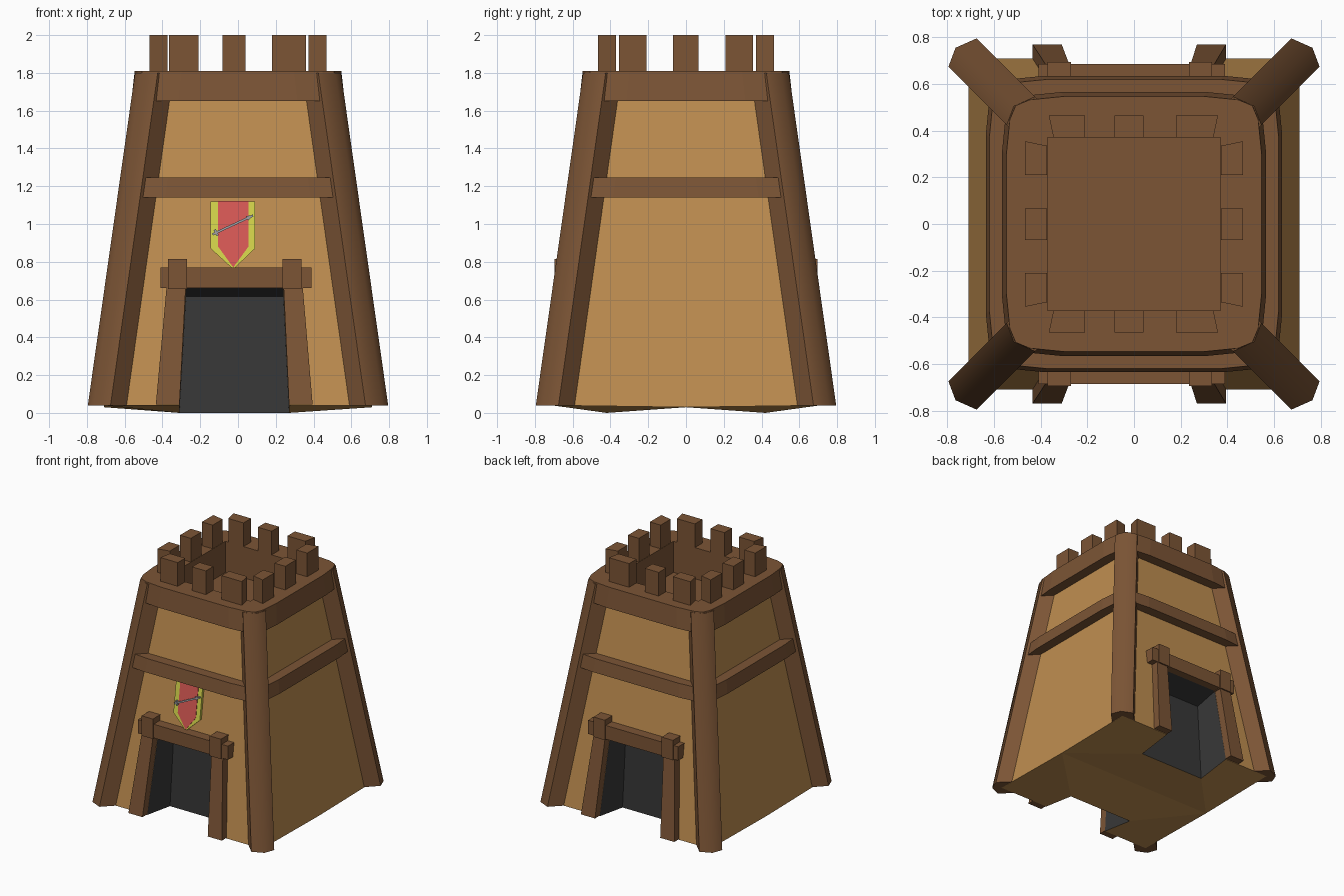
import bpy, bmesh
from math import radians
from mathutils import Vector

if "Cube" in bpy.data.objects:
    bpy.data.objects.remove(bpy.data.objects["Cube"])


def material(name, rgb):
    m = bpy.data.materials.new(name)
    m.diffuse_color = (*rgb, 1)
    m.use_nodes = True
    m.node_tree.nodes["Principled BSDF"].inputs["Base Color"].default_value = m.diffuse_color
    return m


WOOD = material("wood", (.20, .09, .036))
CLAY = material("clay", (.52, .27, .08))
DARK = material("dark", (.04, .04, .04))
RED = material("red", (.69, .10, .09))
YELLOW = material("yellow", (.65, .65, .07))
STEEL = material("steel", (.32, .32, .34))


def finish(bm, name, mats, smooth=False):
    bmesh.ops.remove_doubles(bm, verts=bm.verts, dist=1e-4)
    bmesh.ops.recalc_face_normals(bm, faces=bm.faces)
    me = bpy.data.meshes.new(name)
    bm.to_mesh(me)
    bm.free()
    ob = bpy.data.objects.new(name, me)
    bpy.context.collection.objects.link(ob)
    for m in mats:
        me.materials.append(m)
    if smooth:
        bpy.ops.object.select_all(action='DESELECT')
        ob.select_set(True)
        bpy.context.view_layer.objects.active = ob
        bpy.ops.object.shade_smooth_by_angle(angle=radians(50))
    return ob


def loft(name, loops, mat, caps=(True, True), smooth=False):
    """Skin a stack of closed loops that all have the same point count."""
    bm = bmesh.new()
    rows = [[bm.verts.new(p) for p in lp] for lp in loops]
    n = len(rows[0])
    for a, b in zip(rows, rows[1:]):
        for i in range(n):
            j = (i + 1) % n
            bm.faces.new((a[i], a[j], b[j], b[i]))
    for cap, row in zip(caps, (rows[0], rows[-1])):
        if cap:
            bm.faces.new(row)
    return finish(bm, name, [mat], smooth)


def rect(x0, x1, y0, y1, z):
    return [(x0, y0, z), (x1, y0, z), (x1, y1, z), (x0, y1, z)]


def box(name, x0, x1, y0, y1, z0, z1, mat):
    return loft(name, [rect(x0, x1, y0, y1, z0), rect(x0, x1, y0, y1, z1)], mat)


def wall(z):
    """Half-width of the tapering wall at height z."""
    return .71 - .141 * (z - .04)


# Tapered walls with a door recess front and back
bm = bmesh.new()


def face(pts, index=0):
    bm.faces.new([bm.verts.new(p) for p in pts]).material_index = index


T, B, IN = 1.78, .04, .42
for s in (-1, 1):
    def on(x, z):
        return (x, s * wall(z), z)
    corners = [on(-wall(B), B), on(wall(B), B), on(wall(T), T), on(-wall(T), T)]
    door = [on(-.31, B), on(-.275, .66), on(.24, .66), on(.27, B)]
    inner = [(-.31, s * IN, 0), (-.275, s * IN, .615), (.24, s * IN, .615), (.27, s * IN, 0)]
    face([corners[0]] + door + corners[1:])
    face(inner, 1)
    for i in range(3):
        face([door[i], door[i + 1], inner[i + 1], inner[i]], 1)
    mid_l, mid_r = (-.71, 0, .03), (.71, 0, .03)
    # Underside in strips around the recess
    face([corners[0], door[0], inner[0], mid_l])
    face([door[3], corners[1], mid_r, inner[3]])
    face([mid_l, inner[0], inner[3], mid_r])
    # Half of each side wall
    for k, m in ((-1, mid_l), (1, mid_r)):
        face([m, (k * wall(B), s * wall(B), B), (k * wall(T), s * wall(T), T), (k * wall(T), 0, T)])
finish(bm, "walls", [CLAY, DARK])

# Leaning corner pillars, rounded on the outside
section = [(.57, .69), (.675, .795), (.765, .755), (.795, .675), (.69, .57)]
for sx in (-1, 1):
    for sy in (-1, 1):
        loft("corner_pillar", [[(sx * (x - d), sy * (y - d), z) for x, y in section]
                               for d, z in ((0, .04), (.25, 1.80))], WOOD, smooth=True)


def band(h, z):
    """Square outline with softened corners, half-width h."""
    q = [(h, h - .25), (h - .015, h - .1), (h - .04, h - .04), (h - .1, h - .015), (h - .25, h)]
    out = []
    for a, b, c, d in ((1, 0, 0, 1), (0, -1, 1, 0), (-1, 0, 0, -1), (0, 1, -1, 0)):
        out += [(a * x + b * y, c * x + d * y, z) for x, y in q]
    return out


def inset(loop, h, z):
    """Push the outline's points onto a sharp square of half-width h."""
    res = []
    for x, y, _ in loop:
        if abs(x) > .4:
            x = h if x > 0 else -h
        if abs(y) > .4:
            y = h if y > 0 else -h
        res.append((max(-h, min(h, x)), max(-h, min(h, y)), z))
    return res


# Middle band and the top rim with its sunken floor
loft("middle_band", [band(.635, 1.14), band(.62, 1.245)], WOOD)
low, top = band(.565, 1.65), band(.547, 1.81)
FLOOR = 1.56
loft("top_rim", [inset(low, .40, 1.65), low, top, inset(top, .37, 1.81), inset(top, .37, FLOOR)],
     WOOD, caps=(False, True))

# Battlements: (outer start, outer end, inner start, inner end) along each side
teeth = [(-.365, -.21, -.345, -.21), (-.083, .04, -.083, .04), (.18, .36, .18, .34)]
teeth_side = [(-.355, -.21, -.335, -.21), (-.068, .067, -.068, .067), (.21, .355, .21, .335)]
for s in (-1, 1):
    for a, b, c, d in teeth:
        loft("battlement", [[(a, s * .465, z), (b, s * .465, z), (d, s * .37, z), (c, s * .37, z)]
                            for z in (1.79, 2.0)], WOOD)
    for a, b, c, d in teeth_side:
        loft("battlement", [[(s * .468, a, z), (s * .468, b, z), (s * .372, d, z), (s * .372, c, z)]
                            for z in (1.79, 2.0)], WOOD)

# Door frames front and back
for s in (-1, 1):
    for b0, b1, t0, t1 in ((-.435, -.31, -.375, -.275), (.27, .395, .24, .34)):
        loft("door_post", [rect(b0, b1, s * .66, s * .77, .045),
                           rect(t0, t1, s * .58, s * .678, .70)], WOOD)
    box("door_lintel", -.41, .39, s * .57, s * .685, .66, .77, WOOD)
    for x in (-.37, .235):
        box("lintel_peg", x, x + .1, s * .57, s * .695, .655, .815, WOOD)


# Banner lying on the sloped front wall
def on_wall(name, outline, lift, mat):
    loft(name, [[(x, -wall(z) - d, z) for x, z in outline] for d in (-.01, lift)], mat)


on_wall("banner_border", [(-.145, 1.12), (.09, 1.12), (.09, .87), (-.025, .76), (-.145, .87)], .02, YELLOW)
on_wall("banner_cloth", [(-.105, 1.121), (.055, 1.121), (.055, .88), (-.025, .77), (-.105, .88)], .024, RED)

# Sword emblem
start, end = Vector((-.135, .945)), Vector((.08, 1.045))
u = (end - start).normalized()
v = Vector((-u.y, u.x))


def strip(name, a, b, w, lift):
    on_wall(name, [a - v * w, b - v * w, b + v * w, a + v * w], lift, STEEL)


strip("sword_blade", start, end, .006, .034)
strip("sword_guard", start + u * .015, start + u * .028, .018, .038)
on_wall("sword_tip", [end - u * .035 - v * .014, end, end - u * .035 + v * .014], .036, STEEL)
